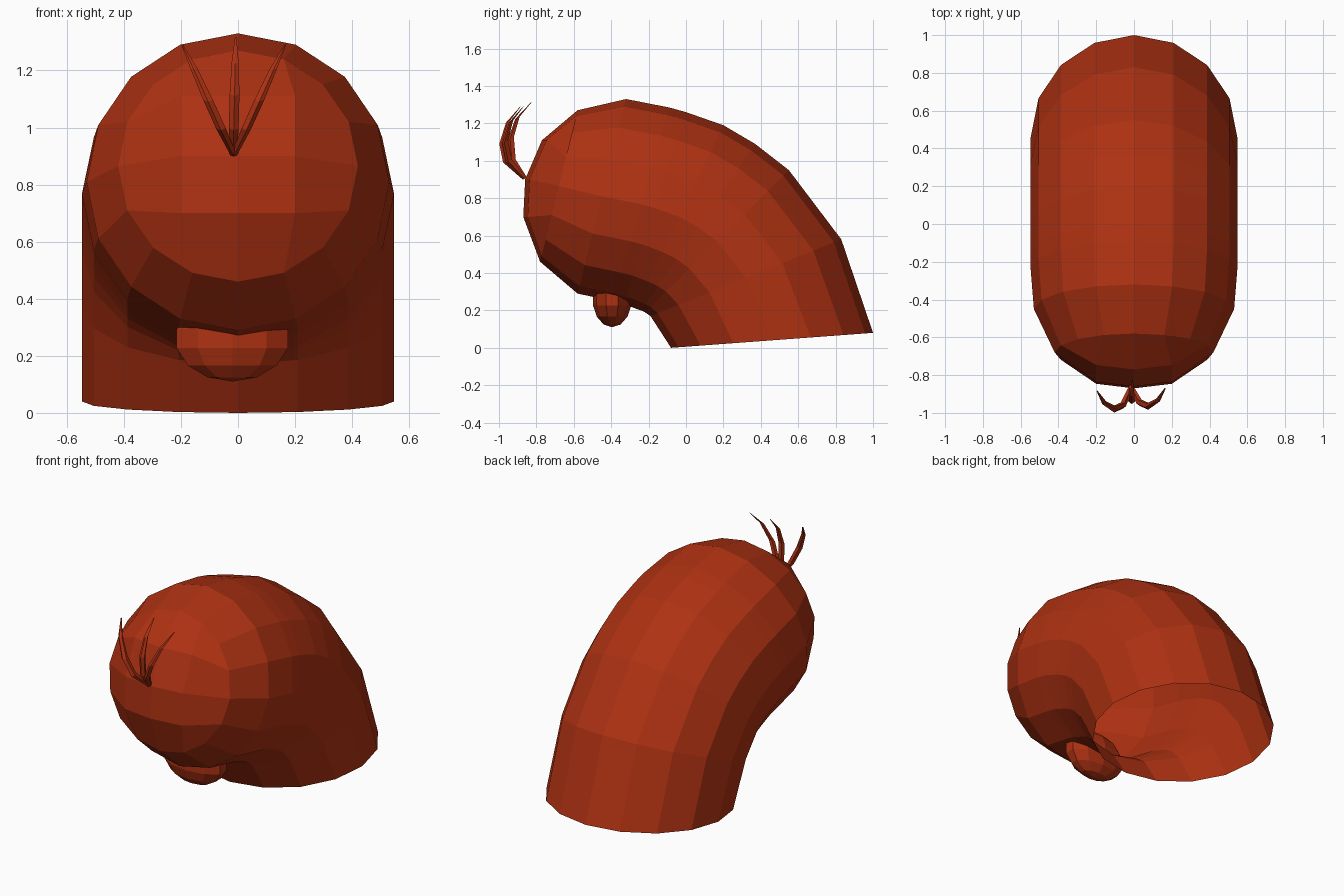
import bpy, bmesh, math
from mathutils import Vector

cube = bpy.data.objects.get("Cube")
if cube:
    bpy.data.objects.remove(cube)

SIDES = 16

red = bpy.data.materials.new("rust_red")
red.use_nodes = True
colour = (0.42, 0.031, 0.006, 1)
red.diffuse_color = colour
red.node_tree.nodes["Principled BSDF"].inputs["Base Color"].default_value = colour


def finish(bm, name):
    mesh = bpy.data.meshes.new(name)
    bm.to_mesh(mesh)
    bm.free()
    mesh.materials.append(red)
    obj = bpy.data.objects.new(name, mesh)
    bpy.context.collection.objects.link(obj)
    return obj


def ring(bm, outer, inner, half_width, sides=SIDES):
    """Elliptical loop spanning two points (y, z) of the side profile."""
    a, b = Vector((0, *outer)), Vector((0, *inner))
    mid, half = (a + b) / 2, (a - b) / 2
    turns = [2 * math.pi * k / sides for k in range(sides)]
    return [bm.verts.new(mid + half * math.cos(t) + Vector((half_width * math.sin(t), 0, 0)))
            for t in turns]


def bridge(bm, loops):
    for a, b in zip(loops, loops[1:]):
        n = len(a)
        for k in range(n):
            j = (k + 1) % n
            bm.faces.new((a[k], a[j], b[j], b[k]))


# Bent body: open at the base, back profile point, belly profile point, half width
sections = [
    ((1.0, 0.08), (-0.08, 0.0), 0.547),
    ((0.83, 0.58), (-0.19, 0.17), 0.547),
    ((0.55, 0.95), (-0.22, 0.19), 0.547),
    ((0.37, 1.09), (-0.24, 0.20), 0.547),
    ((0.20, 1.19), (-0.27, 0.21), 0.547),
    ((0.0, 1.26), (-0.33, 0.235), 0.547),
    ((-0.09, 1.285), (-0.39, 0.25), 0.547),
    ((-0.32, 1.33), (-0.58, 0.29), 0.53),
    ((-0.58, 1.27), (-0.78, 0.46), 0.42),
]
bm = bmesh.new()
loops = [ring(bm, *s) for s in sections]
bridge(bm, loops)

# Rounded face: quad grid filling the last loop
rim = loops[-1]
rows = [[rim[k] for k in range(-2, 3)]]
for i, (y, z) in enumerate([(-0.77, 1.11), (-0.86, 0.90), (-0.87, 0.70)]):
    middle = [bm.verts.new((x, y + 0.6 * x * x, z)) for x in (-0.2, 0, 0.2)]
    rows.append([rim[13 - i], *middle, rim[3 + i]])
rows.append([rim[k] for k in range(10, 5, -1)])
for a, b in zip(rows, rows[1:]):
    for c in range(4):
        bm.faces.new((a[c], a[c + 1], b[c + 1], b[c]))
bmesh.ops.recalc_face_normals(bm, faces=bm.faces)
finish(bm, "body")

# Lower lip: squashed ball tucked under the face
bm = bmesh.new()
bmesh.ops.create_uvsphere(bm, u_segments=10, v_segments=7, radius=1)
for v in bm.verts:
    v.co = Vector((v.co.x * 0.21 - 0.02, v.co.y * 0.105 - 0.395, v.co.z * 0.15 + 0.26))
finish(bm, "lower_lip")


# Hair strands: thin tapered tubes curling up from the forehead
def strand(name, path):
    bm = bmesh.new()
    loops = []
    for i, p in enumerate(path):
        w = (0.012, 0.018, 0.018, 0.013, 0.003)[i]
        loops.append(ring(bm, (p[1] - w, p[2] - w / 2), (p[1] + w, p[2] + w / 2), w, 5))
        for v in loops[-1]:
            v.co.x += p[0]
    bridge(bm, loops)
    bm.faces.new(loops[0])
    bm.faces.new(loops[-1])
    bmesh.ops.recalc_face_normals(bm, faces=bm.faces)
    finish(bm, name)


root = (-0.015, -0.86, 0.905)
strand("hair_middle", [root, (-0.015, -0.925, 1.0), (-0.012, -0.935, 1.12),
                       (-0.01, -0.9, 1.23), (-0.008, -0.825, 1.315)])
for name, side, lean in (("hair_left", 1, 0.0), ("hair_right", -1, -0.015)):
    strand(name, [root] + [(-0.015 + side * x, y + lean, z) for x, y, z in (
        (0.045, -0.945, 1.0), (0.09, -0.965, 1.1), (0.14, -0.935, 1.21), (0.18, -0.87, 1.29))])
